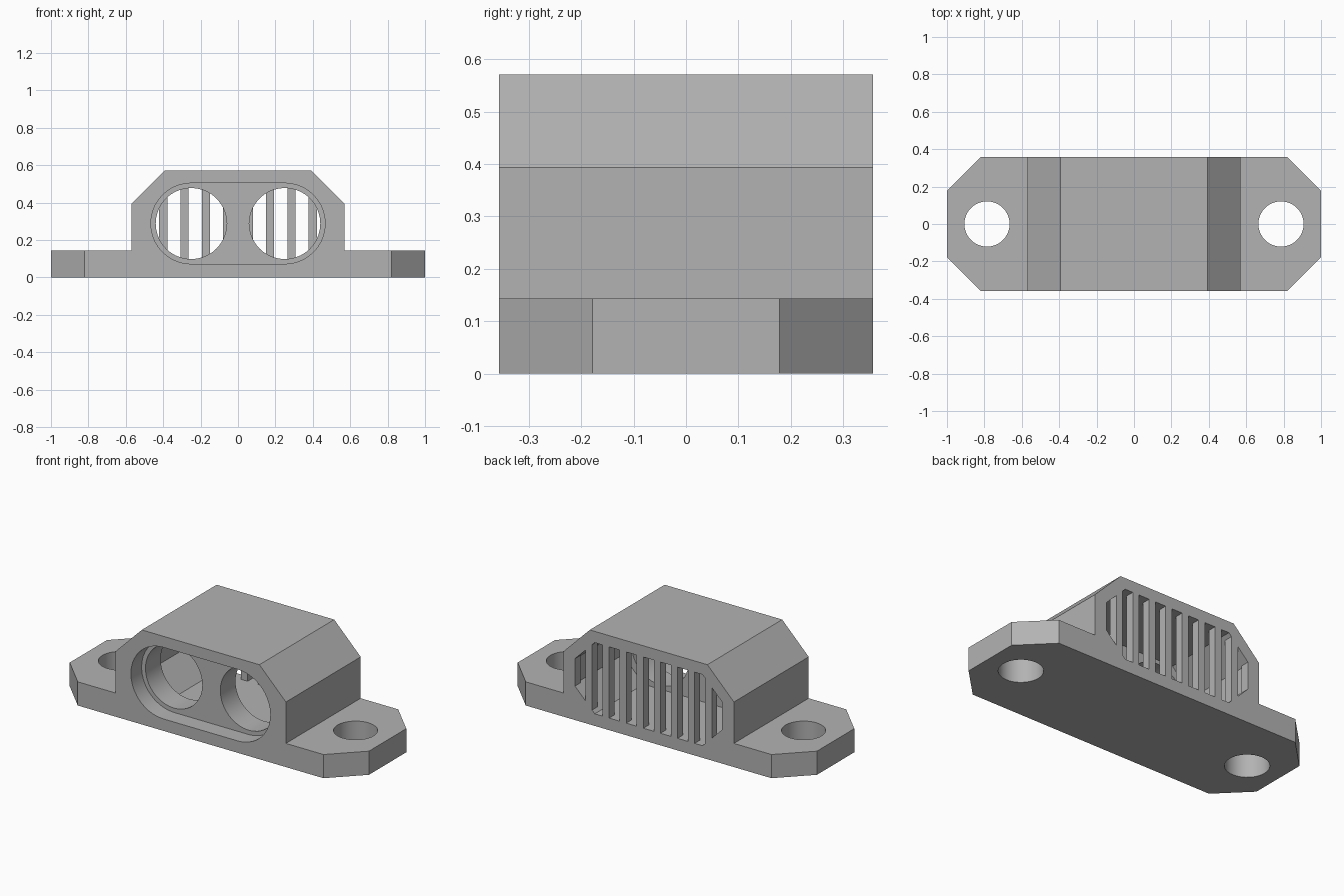
import bpy, bmesh, math
from mathutils import Vector

cube = bpy.data.objects.get("Cube")
if cube:
    bpy.data.objects.remove(cube, do_unlink=True)

grey = bpy.data.materials.new("plain grey")
grey.use_nodes = True
COLOUR = (0.45, 0.45, 0.45, 1)
grey.diffuse_color = COLOUR
grey.node_tree.nodes["Principled BSDF"].inputs["Base Color"].default_value = COLOUR

HALF_DEPTH = 0.357
MID_Z = 0.288       # height of the sensor openings
EYE_X = 0.25        # sideways position of the openings
CAV_X, CAV_H, CAV_CHAMFER = 0.5, 0.215, 0.14


def prism(name, outline, start, end, axis="Y"):
    """Extrude a 2D outline along Y (x, z points) or Z (x, y points)."""
    bm = bmesh.new()
    place = (lambda a, b: (a, start, b)) if axis == "Y" else (lambda a, b: (a, b, start))
    face = bm.faces.new([bm.verts.new(place(a, b)) for a, b in outline])
    new = bmesh.ops.extrude_face_region(bm, geom=[face])["geom"]
    step = Vector((0, end - start, 0) if axis == "Y" else (0, 0, end - start))
    bmesh.ops.translate(bm, vec=step, verts=[v for v in new if isinstance(v, bmesh.types.BMVert)])
    bmesh.ops.recalc_face_normals(bm, faces=bm.faces)
    mesh = bpy.data.meshes.new(name)
    bm.to_mesh(mesh)
    bm.free()
    mesh.materials.append(grey)
    obj = bpy.data.objects.new(name, mesh)
    bpy.context.collection.objects.link(obj)
    return obj


def arc(cx, cy, r, a0, a1, n):
    return [(cx + r * math.cos(math.radians(a0 + (a1 - a0) * i / n)),
             cy + r * math.sin(math.radians(a0 + (a1 - a0) * i / n))) for i in range(n + 1)]


def circle(cx, cy, r, n=40):
    return arc(cx, cy, r, 0, 360, n)[:-1]


def combine(target, tool, operation):
    """Apply a boolean and discard the tool."""
    tool.hide_render = True
    mod = target.modifiers.new("shape", "BOOLEAN")
    mod.operation, mod.solver, mod.object = operation, "EXACT", tool
    bpy.context.view_layer.objects.active = target
    bpy.ops.object.modifier_apply(modifier=mod.name)
    bpy.data.objects.remove(tool, do_unlink=True)


def cavity_half_height(x):
    return CAV_H - max(0, abs(x) - (CAV_X - CAV_CHAMFER))


def band(x0, x1):
    """Part of the cavity cross-section between two x positions."""
    knee = CAV_X - CAV_CHAMFER
    xs = [x0] + [k for k in (-knee, knee) if x0 < k < x1] + [x1]
    return ([(x, MID_Z - cavity_half_height(x)) for x in xs]
            + [(x, MID_Z + cavity_half_height(x)) for x in reversed(xs)])


# Side profile with mounting tabs and chamfered housing
right_half = [(1, 0), (1, 0.143), (0.57, 0.143), (0.57, 0.393), (0.393, 0.571)]
body = prism("sensor_housing", right_half + [(-x, z) for x, z in reversed(right_half)],
             -HALF_DEPTH, HALF_DEPTH)

# Clipped tab corners
for sx in (-1, 1):
    for sy in (-1, 1):
        corner = [(sx * 0.821, sy * 0.357), (sx * 1.021, sy * 0.157), (sx * 1.1, sy * 0.5),
                  (sx * 0.821, sy * 0.5)]
        combine(body, prism("corner_cutter", corner, -0.1, 0.3, "Z"), "DIFFERENCE")

# Screw holes
for sx in (-1, 1):
    combine(body, prism("screw_cutter", circle(sx * 0.786, 0, 0.121), -0.1, 0.3, "Z"),
            "DIFFERENCE")

# Inner cavity, then the rounded front recess
combine(body, prism("cavity_cutter", band(-CAV_X, CAV_X), -0.11, 0.305), "DIFFERENCE")
slot = arc(EYE_X, MID_Z, 0.216, -90, 90, 20) + arc(-EYE_X, MID_Z, 0.216, 90, 270, 20)
combine(body, prism("recess_cutter", slot, -0.5, -0.255), "DIFFERENCE")

# Two round sensor openings
for sx in (-1, 1):
    combine(body, prism("eye_cutter", circle(sx * EYE_X, MID_Z, 0.19), -0.4, 0.0),
            "DIFFERENCE")

# Back grille: nine vertical slots clipped by the cavity outline
PITCH, GAP = 0.1143, 0.07
for i in range(-4, 5):
    x0 = max(i * PITCH - GAP / 2, -CAV_X + 0.005)
    x1 = min(i * PITCH + GAP / 2, CAV_X - 0.005)
    combine(body, prism("grille_cutter", band(x0, x1), 0.25, 0.5), "DIFFERENCE")

bpy.ops.object.select_all(action="DESELECT")
body.select_set(True)
bpy.context.view_layer.objects.active = body
bpy.ops.object.shade_smooth_by_angle(angle=math.radians(25))
